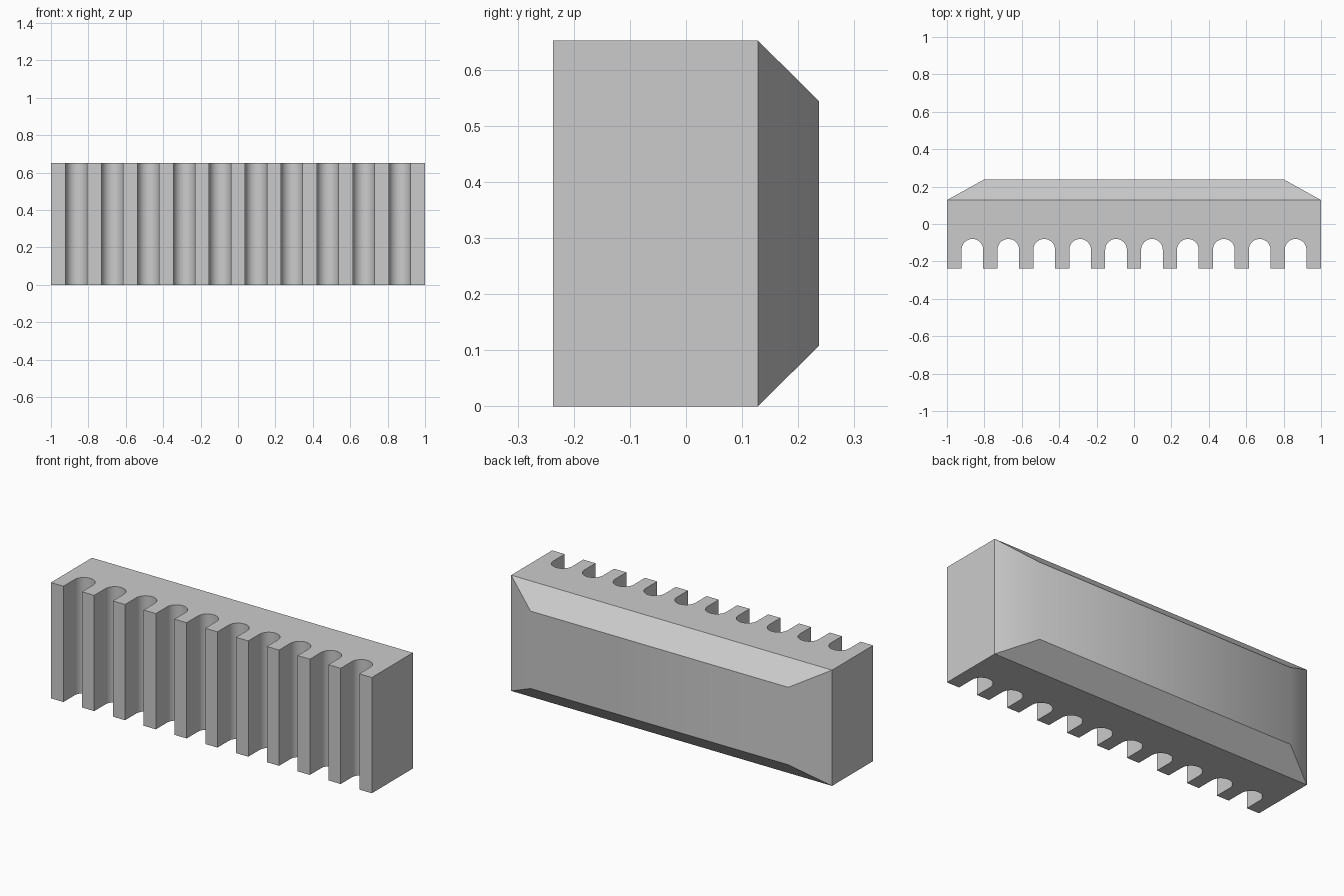
import bpy, bmesh, math
from mathutils import Vector

cube = bpy.data.objects.get("Cube")
if cube:
    bpy.data.objects.remove(cube, do_unlink=True)

HEIGHT, FRONT, SHOULDER, BACK = 0.652, -0.237, 0.128, 0.237
SLOTS, PITCH, RADIUS, ARC_Y = 10, 0.192, 0.058, -0.138
CHAMFER_X, CHAMFER_Z, STEPS = 0.197, 0.108, 16

# Comb-shaped outline: round-ended slots along the front
outline = [(-1, FRONT)]
for i in range(SLOTS):
    cx = (i - (SLOTS - 1) / 2) * PITCH
    outline.append((cx - RADIUS, FRONT))
    for s in range(STEPS + 1):
        a = math.pi * (1 - s / STEPS)
        outline.append((cx + RADIUS * math.cos(a), ARC_Y + RADIUS * math.sin(a)))
    outline.append((cx + RADIUS, FRONT))
outline += [(1, FRONT), (1, SHOULDER), (-1, SHOULDER)]

# Slotted block, extruded upward
bm = bmesh.new()
base = bm.faces.new([bm.verts.new((x, y, 0)) for x, y in outline])
up = bmesh.ops.extrude_face_region(bm, geom=[base], use_keep_orig=True)
bmesh.ops.translate(bm, vec=Vector((0, 0, HEIGHT)),
                    verts=[v for v in up["geom"] if isinstance(v, bmesh.types.BMVert)])
bmesh.ops.recalc_face_normals(bm, faces=bm.faces)

# Bevelled back: pull the rear face out and shrink it
rear = max(bm.faces, key=lambda f: f.calc_center_median().y)
panel = bmesh.ops.extrude_discrete_faces(bm, faces=[rear])["faces"][0]
for v in panel.verts:
    v.co.x -= math.copysign(CHAMFER_X, v.co.x)
    v.co.z += CHAMFER_Z if v.co.z < HEIGHT / 2 else -CHAMFER_Z
    v.co.y = BACK
bmesh.ops.recalc_face_normals(bm, faces=bm.faces)

mesh = bpy.data.meshes.new("slotted_block")
bm.to_mesh(mesh)
bm.free()
block = bpy.data.objects.new("slotted_block", mesh)
bpy.context.collection.objects.link(block)

# Plain grey finish
grey = bpy.data.materials.new("light_grey")
grey.use_nodes = True
colour = (0.6, 0.6, 0.6, 1)
grey.diffuse_color = colour
grey.node_tree.nodes["Principled BSDF"].inputs["Base Color"].default_value = colour
mesh.materials.append(grey)

# Smooth slots, crisp edges
bpy.ops.object.select_all(action="DESELECT")
block.select_set(True)
bpy.context.view_layer.objects.active = block
bpy.ops.object.shade_smooth_by_angle(angle=math.radians(30))
